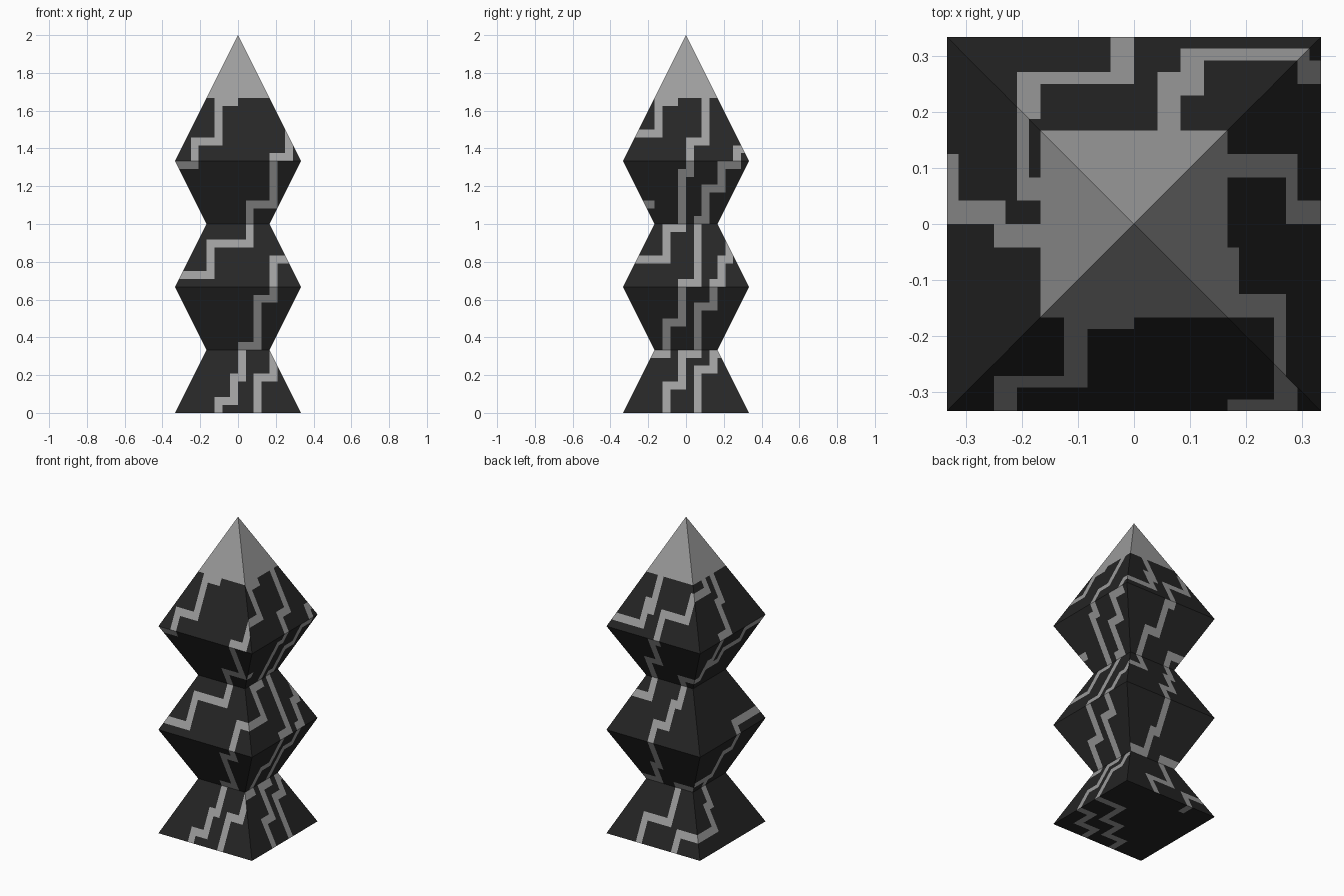
import bpy, bmesh
from math import floor
from mathutils import Vector

if "Cube" in bpy.data.objects:
    bpy.data.objects.remove(bpy.data.objects["Cube"])

CELL = 1 / 24          # size of one painted square
T = 1 / 3              # height of one tier
WIDE, NARROW = 1 / 3, 1 / 6


def material(name, rgb):
    m = bpy.data.materials.new(name)
    m.diffuse_color = (*rgb, 1)
    m.use_nodes = True
    m.node_tree.nodes["Principled BSDF"].inputs["Base Color"].default_value = m.diffuse_color
    return m


dark = material("dark_stone", (0.019, 0.019, 0.019))
light = material("light_grey", (0.34, 0.34, 0.34))

# vein paths: corner points (column, row) on the painted squares of each side
front = [
    [(-3, 0), (-3, 1), (-1, 1), (-1, 4), (0, 4), (0, 8), (2, 8), (2, 14),
     (4, 14), (4, 19), (7, 19)],
    [(2, 0), (2, 4), (4, 4), (4, 7)],
    [(-8, 17), (-4, 17), (-4, 21), (1, 21), (1, 26), (4, 26), (4, 32), (6, 32), (6, 36)],
    [(-8, 31), (-6, 31), (-6, 34), (-3, 34), (-3, 39), (-1, 39)],
]
right = [
    [(-3, 0), (-3, 3), (-1, 3), (-1, 7), (1, 7), (1, 13), (3, 13), (3, 16),
     (4, 16), (4, 19), (5, 19), (5, 21)],
    [(1, 0), (1, 5), (3, 5), (3, 7), (4, 7)],
    [(-5, 7), (-3, 7), (-3, 11), (-1, 11), (-1, 16), (1, 16), (1, 24), (2, 24),
     (2, 28), (4, 28), (4, 31), (6, 31), (6, 33), (7, 33)],
    [(-7, 19), (-3, 19), (-3, 23), (-1, 23), (-1, 30), (0, 30), (0, 34), (2, 34), (2, 39)],
    [(-7, 35), (-4, 35), (-4, 39), (-2, 39)],
    [(-6, 26), (-5, 26)],
]
back = [
    [(2, 0), (2, 3), (-2, 3), (-2, 8), (-5, 8)],
    [(-4, 0), (-4, 2), (-8, 2)],
    [(4, 8), (1, 8), (1, 11), (0, 11), (0, 18), (-2, 18), (-2, 21), (-3, 21),
     (-3, 25), (-5, 25)],
    [(5, 21), (2, 21), (2, 27), (0, 27), (0, 31), (-1, 31), (-1, 35), (-5, 35), (-5, 38)],
    [(7, 33), (2, 33), (2, 36), (1, 36), (1, 35), (1, 39)],
]
left = [
    [(7, 2), (2, 2), (2, 5), (1, 5), (1, 9), (0, 9), (0, 13), (-2, 13), (-2, 17), (-8, 17)],
    [(4, 9), (1, 9)],
    [(4, 25), (3, 25), (3, 28), (2, 28), (2, 32), (0, 32), (0, 36), (-1, 36), (-1, 39)],
    [(3, 27), (0, 27), (0, 29), (-4, 29), (-4, 31), (-8, 31)],
    [(4, 38), (1, 38), (1, 39)],
]
base = [
    [(-3, -8), (-3, -6), (0, -6), (0, -3), (3, -3), (3, 1), (7, 1)],
    [(2, -8), (2, -6), (5, -6), (5, -3), (7, -3)],
    [(-4, 7), (-4, 6)],
]


def cells(paths):
    """All squares covered by the right-angled paths."""
    found = set()
    for path in paths:
        for (a, b), (c, d) in zip(path, path[1:]):
            for i in range(min(a, c), max(a, c) + 1):
                for j in range(min(b, d), max(b, d) + 1):
                    found.add((i, j))
    return found


painted = {n: cells(p) for n, p in dict(front=front, right=right, back=back,
                                        left=left, base=base).items()}


def side_of(n):
    if n.z < -0.9:
        return "base"
    if abs(n.x) > abs(n.y):
        return "right" if n.x > 0 else "left"
    return "back" if n.y > 0 else "front"


def ring(bm, w, z):
    return [bm.verts.new((x * w, y * w, z)) for x, y in ((-1, -1), (1, -1), (1, 1), (-1, 1))]


def finish(bm, name, mats):
    me = bpy.data.meshes.new(name)
    bm.to_mesh(me)
    bm.free()
    for m in mats:
        me.materials.append(m)
    ob = bpy.data.objects.new(name, me)
    bpy.context.collection.objects.link(ob)
    return ob


# stacked body: square rings, alternately wide and narrow
bm = bmesh.new()
rings = [ring(bm, NARROW if i % 2 else WIDE, i * T) for i in range(6)]
bm.faces.new(rings[0][::-1])
for lo, hi in zip(rings, rings[1:]):
    for k in range(4):
        j = (k + 1) % 4
        bm.faces.new((lo[k], lo[j], hi[j], hi[k]))

# cut the body along the grid of painted squares
cuts = [((k, 0, 0), (1, 0, 0)) for k in range(-7, 8)]
cuts += [((0, k, 0), (0, 1, 0)) for k in range(-7, 8)]
cuts += [((0, 0, k), (0, 0, 1)) for k in range(1, 40)]
for co, no in cuts:
    bmesh.ops.bisect_plane(bm, geom=bm.verts[:] + bm.edges[:] + bm.faces[:], dist=1e-5,
                           plane_co=Vector(co) * CELL, plane_no=no)

# paint the veins
bm.normal_update()
for f in bm.faces:
    side = side_of(f.normal)
    c = f.calc_center_median() / CELL
    u = c.y if side in ("left", "right") else c.x
    v = c.y if side == "base" else c.z
    f.material_index = int((floor(u), floor(v)) in painted[side])
finish(bm, "tiered_body", [dark, light])

# plain light point on top
bm = bmesh.new()
foot = ring(bm, NARROW, 5 * T)
apex = bm.verts.new((0, 0, 2))
for k in range(4):
    bm.faces.new((foot[k], foot[(k + 1) % 4], apex))
finish(bm, "pointed_tip", [light])
